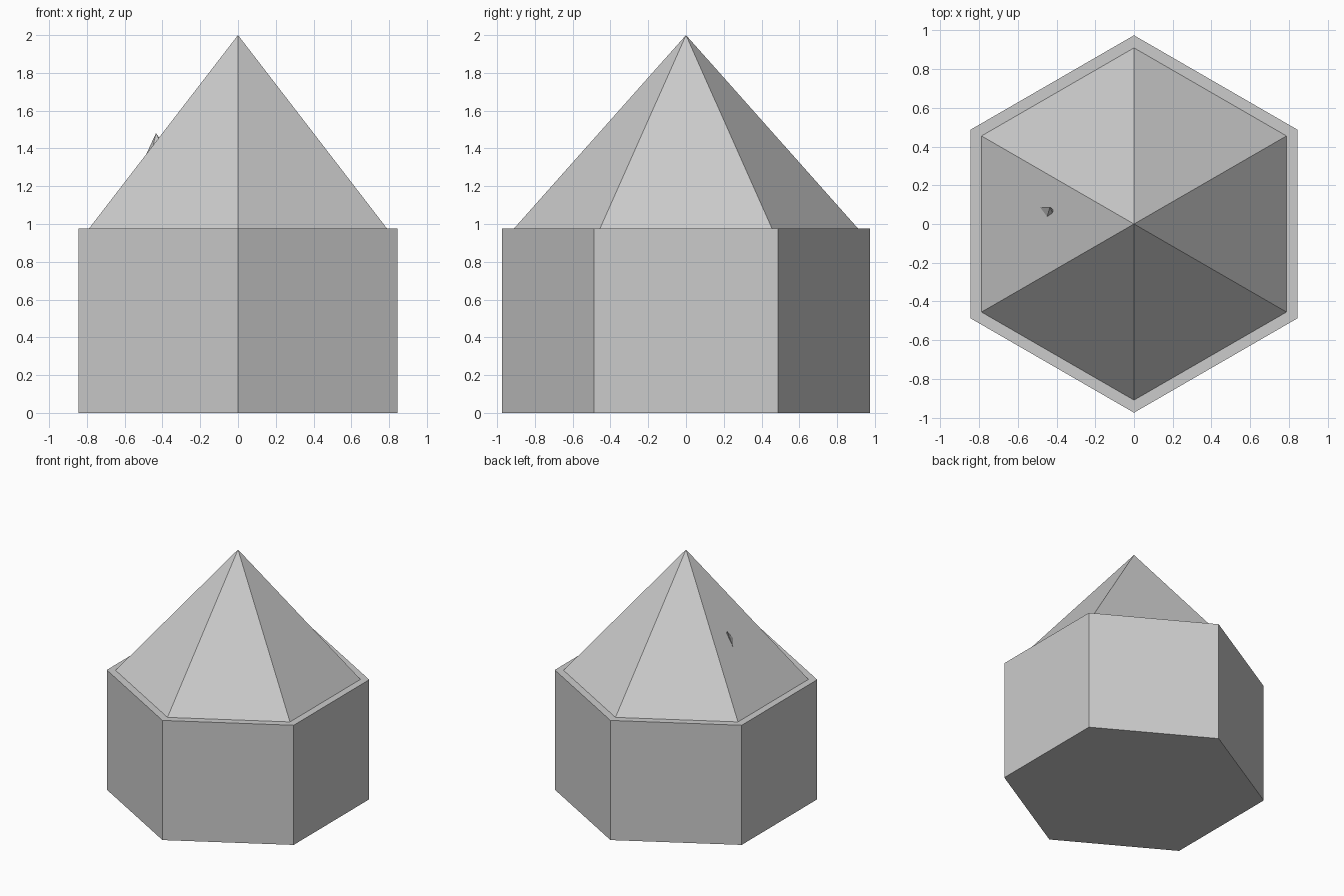
import bpy
import bmesh

if "Cube" in bpy.data.objects:
    bpy.data.objects.remove(bpy.data.objects["Cube"])

SIDES = 6
WALL_R, WALL_H = 0.975, 0.977
ROOF_R, TOP = 0.91, 2.0

# Hexagonal body
bpy.ops.mesh.primitive_cylinder_add(vertices=SIDES, radius=WALL_R, depth=WALL_H,
                                    location=(0, 0, WALL_H / 2))
bpy.context.object.name = "body"

# Pointed six-sided roof, set in from the body edge
bpy.ops.mesh.primitive_cone_add(vertices=SIDES, radius1=ROOF_R, radius2=0,
                                depth=TOP - WALL_H,
                                location=(0, 0, (TOP + WALL_H) / 2))
bpy.context.object.name = "roof"

# Small chip poking out of the left roof slope
bm = bmesh.new()
for p in [(-0.488, 0.088, 1.365), (-0.449, 0.038, 1.417), (-0.420, 0.055, 1.452),
          (-0.416, 0.072, 1.455), (-0.434, 0.088, 1.481)]:
    bm.verts.new(p)
bmesh.ops.convex_hull(bm, input=bm.verts)
bmesh.ops.recalc_face_normals(bm, faces=bm.faces)
mesh = bpy.data.meshes.new("roof_chip")
bm.to_mesh(mesh)
bm.free()
bpy.context.collection.objects.link(bpy.data.objects.new("roof_chip", mesh))
